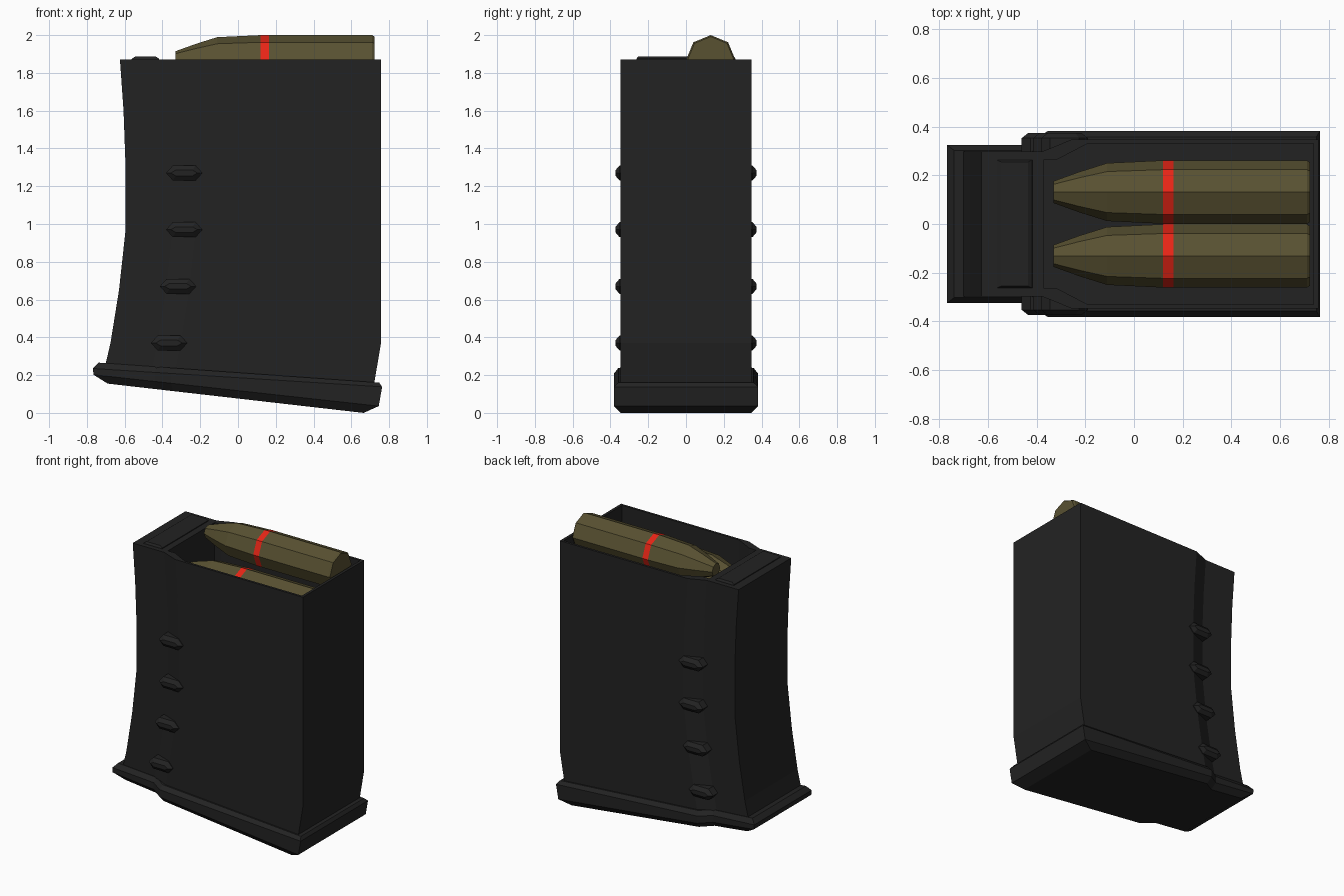
import bpy, bmesh, math

if "Cube" in bpy.data.objects:
    bpy.data.objects.remove(bpy.data.objects["Cube"])


def material(name, rgb):
    m = bpy.data.materials.new(name)
    m.diffuse_color = (*rgb, 1)
    m.use_nodes = True
    m.node_tree.nodes["Principled BSDF"].inputs["Base Color"].default_value = m.diffuse_color
    return m


BLACK = material("black polymer", (0.0165, 0.0165, 0.0165))
OLIVE = material("olive casing", (0.098, 0.082, 0.031))
RED = material("red band", (0.80, 0.018, 0.008))


def loft(name, rings, mats, band=None):
    """Skin a stack of equal-sized rings, cap both ends; one band may use material 1."""
    bm = bmesh.new()
    loops = [[bm.verts.new(p) for p in ring] for ring in rings]
    n = len(loops[0])
    for k, (a, b) in enumerate(zip(loops, loops[1:])):
        for i in range(n):
            j = (i + 1) % n
            f = bm.faces.new((a[i], a[j], b[j], b[i]))
            f.material_index = 1 if k == band else 0
    bm.faces.new(loops[0][::-1])
    bm.faces.new(loops[-1])
    bmesh.ops.recalc_face_normals(bm, faces=bm.faces)
    me = bpy.data.meshes.new(name)
    bm.to_mesh(me)
    bm.free()
    for m in mats:
        me.materials.append(m)
    ob = bpy.data.objects.new(name, me)
    bpy.context.collection.objects.link(ob)
    return ob


def outline(front, x1, x2, back, narrow, wide, z_front, z_back):
    """Plan outline, narrow in front and wide behind, on a plane tilted along x."""
    half = [(front, narrow), (x1, narrow), (x2, wide), (back, wide)]
    pts = [(x, -y) for x, y in half] + [(x, y) for x, y in half[::-1]]
    slope = (z_back - z_front) / (back - front)
    return [(x, y, z_front + slope * (x - front)) for x, y in pts]


# Hollow curved body: outer wall upward, over the rim, then down into the cavity
FRONT = [(0.37, -0.675), (0.65, -0.63), (0.97, -0.595),
         (1.30, -0.595), (1.60, -0.606), (1.87, -0.625)]


def front_x(z):
    for (z0, x0), (z1, x1) in zip(FRONT, FRONT[1:]):
        if z <= z1:
            return x0 + (x1 - x0) * (z - z0) / (z1 - z0)
    return FRONT[-1][1]


rings = [outline(-0.71, -0.46, -0.34, 0.715, 0.298, 0.347, 0.22, 0.12)]
for z, x in FRONT:
    rings.append(outline(x, x + 0.25, x + 0.37, 0.757, 0.298, 0.347, z, z))
for z in (1.87, 1.40):
    rings.append(outline(-0.37, -0.315, -0.19, 0.737, 0.265, 0.33, z, z))
loft("magazine_body", rings, [BLACK])

# Tilted floor plate with chamfered edges
loft("floor_plate", [
    outline(-0.69, -0.43, -0.345, 0.665, 0.29, 0.345, 0.155, 0.0),
    outline(-0.765, -0.44, -0.355, 0.745, 0.325, 0.381, 0.202, 0.036),
    outline(-0.768, -0.44, -0.355, 0.763, 0.325, 0.381, 0.235, 0.138),
    outline(-0.738, -0.43, -0.345, 0.748, 0.302, 0.358, 0.266, 0.160)], [BLACK])

# Raised pad on the solid front part of the rim
loft("feed_ramp_pad", [
    [(x, y, z) for x, y in ((-0.49 - w, -d), (-0.49 + w, -d), (-0.49 + w, d), (-0.49 - w, d))]
    for w, d, z in ((0.075, 0.265, 1.86), (0.072, 0.262, 1.875), (0.055, 0.255, 1.886))], [BLACK])


# Grip ribs: four hexagonal studs on each side
def hexagon(cx, cz, y, half, flat, h):
    return [(cx + dx, y, cz + dz) for dx, dz in
            ((-half, 0), (-flat, -h), (flat, -h), (half, 0), (flat, h), (-flat, h))]


for side, label in ((-1, "front"), (1, "back")):
    for i, z in enumerate((0.37, 0.67, 0.97, 1.27)):
        cx = front_x(z) + 0.31
        loft(f"grip_rib_{label}_{i + 1}", [
            hexagon(cx, z, side * 0.29, 0.096, 0.06, 0.04),
            hexagon(cx, z, side * 0.352, 0.096, 0.06, 0.04),
            hexagon(cx, z, side * 0.373, 0.07, 0.045, 0.015)], [BLACK])


# Two staggered eight-sided cartridges with a red band
def cartridge(name, y, z):
    profile = [(-0.33, 0.045), (-0.225, 0.083), (-0.11, 0.119), (0.12, 0.13),
               (0.163, 0.13), (0.71, 0.13), (0.722, 0.122)]
    loft(name, [[(x, y + r * math.sin(k * math.pi / 4), z + r * math.cos(k * math.pi / 4))
                 for k in range(8)] for x, r in profile], [OLIVE, RED], band=3)


cartridge("top_cartridge", 0.131, 1.87)
cartridge("second_cartridge", -0.131, 1.70)
